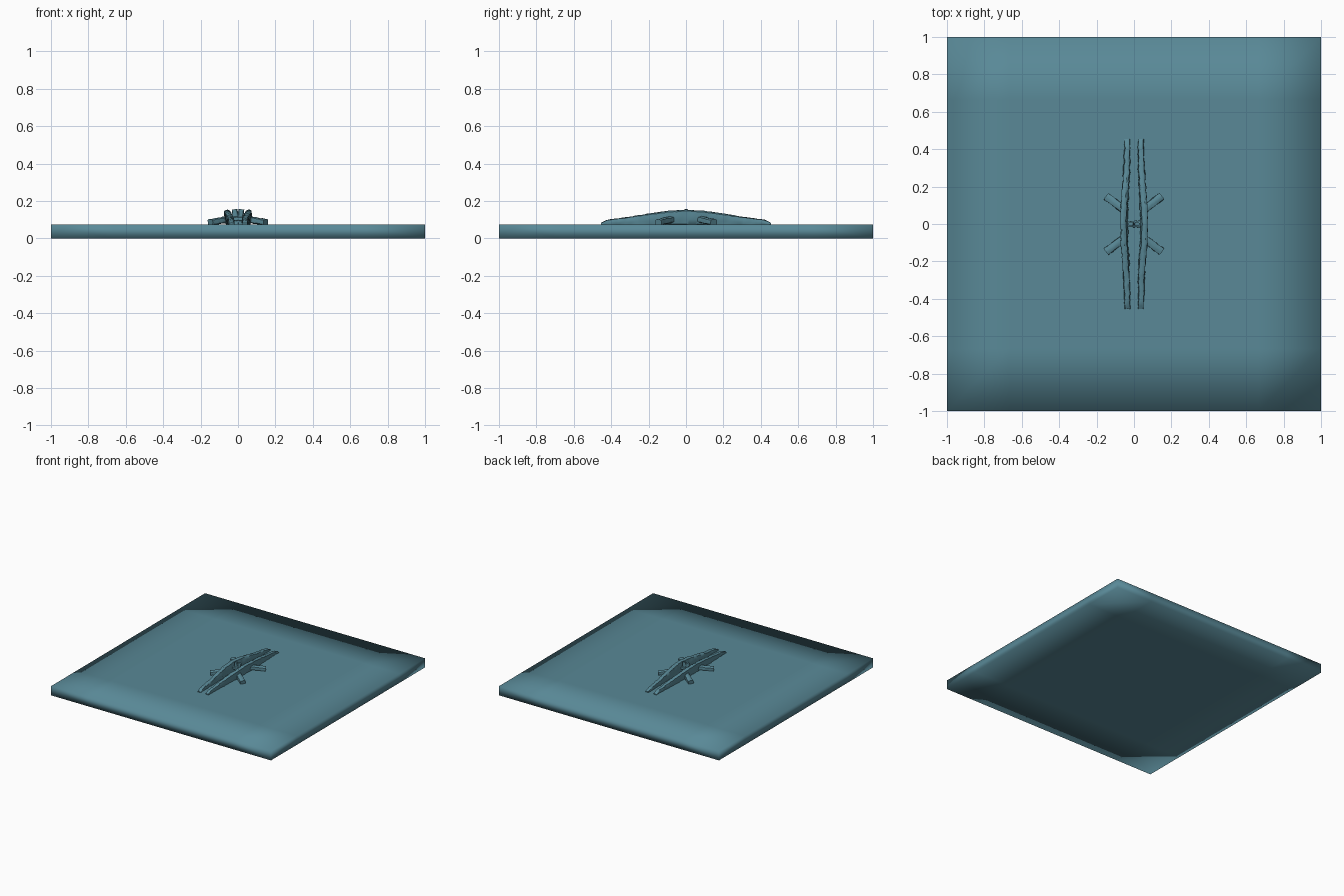
import bpy, bmesh, math, random
from mathutils import Vector

if "Cube" in bpy.data.objects:
    bpy.data.objects.remove(bpy.data.objects["Cube"])

random.seed(4)
mat = bpy.data.materials.new("teal")
mat.diffuse_color = (0.10, 0.25, 0.31, 1)
mat.use_nodes = True
mat.node_tree.nodes["Principled BSDF"].inputs["Base Color"].default_value = mat.diffuse_color


def finish(name, bm, smooth=True, angle=None):
    bmesh.ops.recalc_face_normals(bm, faces=bm.faces)
    me = bpy.data.meshes.new(name)
    bm.to_mesh(me)
    bm.free()
    ob = bpy.data.objects.new(name, me)
    bpy.context.collection.objects.link(ob)
    me.materials.append(mat)
    for p in me.polygons:
        p.use_smooth = smooth
    if angle:
        bpy.context.view_layer.objects.active = ob
        ob.select_set(True)
        bpy.ops.object.shade_smooth_by_angle(angle=math.radians(angle))
        ob.select_set(False)
    return ob


def loft(name, rings):
    bm = bmesh.new()
    vs = [[bm.verts.new(p) for p in r] for r in rings]
    n = len(vs[0])
    for a, b in zip(vs, vs[1:]):
        for i in range(n):
            bm.faces.new((a[i], a[(i + 1) % n], b[(i + 1) % n], b[i]))
    bm.faces.new(vs[0])
    bm.faces.new(vs[-1])
    return finish(name, bm, True, 40)


def lerp_table(t, table):
    for (a, va), (b, vb) in zip(table, table[1:]):
        if t <= b:
            return va + (vb - va) * (t - a) / (b - a)
    return table[-1][1]


def log(name, a, b, rw, rh, segs=8, sides=10, rough=0.002):
    # straight rough-barked piece between two points
    a, b = Vector(a), Vector(b)
    d = (b - a).normalized()
    side = d.cross(Vector((0, 0, 1)))
    if side.length < 0.1:
        side = Vector((1, 0, 0))
    side.normalize()
    up = side.cross(d)
    rings = []
    for s in range(segs + 1):
        c = a.lerp(b, s / segs)
        ring = []
        for i in range(sides):
            t = 2 * math.pi * i / sides
            co, si = math.cos(t), math.sin(t)
            sq = (co ** 4 + si ** 4) ** -0.25
            ring.append(c + side * (co * sq * rw + random.uniform(-rough, rough))
                        + up * (si * sq * rh + random.uniform(-rough, rough)))
        rings.append(ring)
    return loft(name, rings)


# thin square slab with soft shading
bm = bmesh.new()
bmesh.ops.create_cube(bm, size=1)
for v in bm.verts:
    v.co = (v.co.x * 2, v.co.y * 2, (v.co.z + 0.5) * 0.075)
long_edges = [e for e in bm.edges if e.calc_length() > 1]
bmesh.ops.subdivide_edges(bm, edges=long_edges, cuts=5, use_grid_fill=True)
finish("slab", bm)

# two long arched rails, leaning outward in the middle
TOP = [(0, 0.153), (0.1, 0.146), (0.2, 0.132), (0.3, 0.115), (0.42, 0.099), (0.455, 0.083)]
OUT = [(0, 0.076), (0.1, 0.073), (0.2, 0.065), (0.3, 0.056), (0.455, 0.050)]
for s, label in ((-1, "left"), (1, "right")):
    rings = []
    for k in range(57):
        y = -0.455 + 0.91 * k / 56
        top = lerp_table(abs(y), TOP)
        out = lerp_table(abs(y), OUT)
        inn = 0.022 + 0.010 * max(0, 1 - abs(y) / 0.3)
        low = 0.07
        lean = 0.012 * max(0, 1 - abs(y) / 0.3)
        mid, half = (inn + out) / 2, (out - inn) / 2
        j = random.uniform(-0.002, 0.002)
        ring = []
        for i in range(12):
            t = 2 * math.pi * (i + 0.5) / 12
            co, si = math.cos(t), math.sin(t)
            sq = (co ** 4 + si ** 4) ** -0.25
            z = (top + low) / 2 + si * sq * (top - low) / 2
            x = mid + co * sq * (half - lean * 0.4) + lean * si * 0.6
            if si > 0:
                z += random.uniform(-0.002, 0.002)
            ring.append(Vector((s * (x + j + random.uniform(-0.002, 0.002)), y, z)))
        rings.append(ring)
    loft(label + "_rail", rings)

# four stubby side struts
for sx in (-1, 1):
    for sy in (-1, 1):
        log("strut", (sx * 0.055, sy * 0.078, 0.102), (sx * 0.148, sy * 0.148, 0.086),
            0.021, 0.017)

# small centre bundle between the rails
log("centre_crosspiece", (-0.036, 0, 0.105), (0.036, 0, 0.105), 0.017, 0.012)
for s in (-1, 1):
    log("centre_prong", (s * 0.008, 0, 0.072), (s * 0.018, 0, 0.156), 0.008, 0.015, rough=0.0015)
